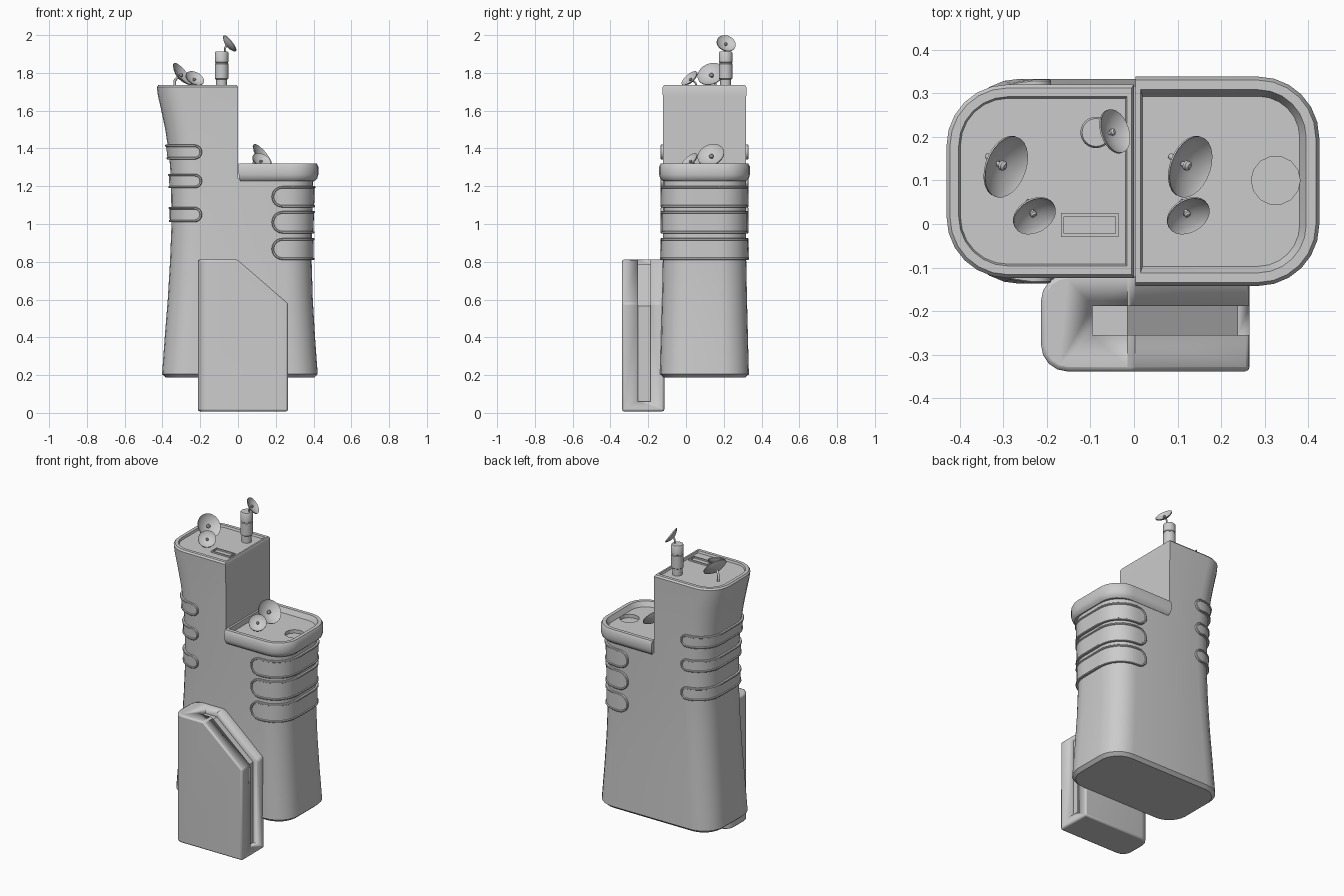
import bpy, bmesh, math
from mathutils import Vector

if "Cube" in bpy.data.objects:
    bpy.data.objects.remove(bpy.data.objects["Cube"])

YC = 0.098
# tower profile: height, left reach, right reach, half depth
PROFILE = [(0.205, .402, .422, .235), (0.4, .388, .408, .230), (0.6, .372, .396, .225),
           (0.8, .360, .390, .221), (1.0, .352, .391, .219), (1.24, .355, .399, .219),
           (1.32, .361, .41, .219), (1.4, .370, .41, .219), (1.5, .385, .41, .219),
           (1.6, .406, .41, .220), (1.68, .424, .41, .221), (1.725, .430, .41, .222)]


def finish(bm, name, angle=35):
    bmesh.ops.remove_doubles(bm, verts=bm.verts, dist=1e-5)
    bmesh.ops.recalc_face_normals(bm, faces=bm.faces)
    me = bpy.data.meshes.new(name)
    bm.to_mesh(me)
    bm.free()
    ob = bpy.data.objects.new(name, me)
    bpy.context.collection.objects.link(ob)
    if angle:
        bpy.ops.object.select_all(action='DESELECT')
        ob.select_set(True)
        bpy.context.view_layer.objects.active = ob
        bpy.ops.object.shade_smooth_by_angle(angle=math.radians(angle))
    return ob


def section(sgn, X, w, xi, r, z):
    """Half-tower outline: front inner end, round the two outer corners, back inner end."""
    pts = [(xi, YC - w)]
    for cy, a0 in ((YC - w + r, -90), (YC + w - r, 0)):
        for k in range(7):
            a = math.radians(a0 + 15 * k)
            pts.append((X - r + r * math.cos(a), cy + r * math.sin(a)))
    pts.append((xi, YC + w))
    return [Vector((sgn * x, y, z)) for x, y in pts]


def profile_at(z):
    for a, b in zip(PROFILE, PROFILE[1:]):
        if z <= b[0]:
            t = (z - a[0]) / (b[0] - a[0])
            return [p + (q - p) * t for p, q in zip(a, b)]
    return PROFILE[-1]


def skin(bm, rows, closed=True):
    rows = [[bm.verts.new(p) for p in row] for row in rows]
    for a, b in zip(rows, rows[1:]):
        n = len(a)
        for i in range(n if closed else n - 1):
            j = (i + 1) % n
            bm.faces.new((a[i], a[j], b[j], b[i]))
    return rows


def box_at(name, x0, x1, y0, y1, z0, z1):
    return prism(name, [(x0, z0), (x1, z0), (x1, z1), (x0, z1)], y0, y1)


def prism(name, xz, y0, y1, round_x=None):
    bm = bmesh.new()
    rows = skin(bm, [[Vector((x, y, z)) for x, z in xz] for y in (y0, y1)])
    for r in rows:
        bm.faces.new(r)
    if round_x is not None:
        ed = [e for e in bm.edges if all(abs(v.co.x - round_x) < 1e-4 for v in e.verts)
              and abs(e.verts[0].co.y - e.verts[1].co.y) < 1e-4]
        bmesh.ops.bevel(bm, geom=ed, offset=0.06, segments=4, profile=0.5, affect='EDGES')
    return finish(bm, name)


def cut(ob, cutter):
    cutter.hide_render = True
    cutter.hide_viewport = True
    cutter.display_type = 'WIRE'
    m = ob.modifiers.new("cut", 'BOOLEAN')
    m.object, m.operation, m.solver = cutter, 'DIFFERENCE', 'EXACT'


def lathe(name, profile, origin, axis=(0, 0, 1), n=24, angle=35):
    rot = Vector((0, 0, 1)).rotation_difference(Vector(axis).normalized())
    bm = bmesh.new()
    rows = skin(bm, [[Vector(origin) + rot @ Vector((r * math.cos(t), r * math.sin(t), h))
                      for t in (2 * math.pi * i / n for i in range(n))] for r, h in profile])
    bm.faces.new(rows[0])
    bm.faces.new(rows[-1])
    return finish(bm, name, angle)


# main tower: tall left half and lower right half in one skin
bm = bmesh.new()
R = 0.14
low = [p for p in PROFILE if p[0] <= 1.24]
for sgn, col, prof in ((-1, 1, low), (1, 2, low)):
    rows = [section(sgn, low[0][col] - .02, low[0][3] - .02, 0, R - .02, 0.187)]
    rows += [section(sgn, p[col], p[3], 0, R, p[0]) for p in prof]
    rows = skin(bm, rows, closed=False)
    bm.faces.new(rows[0])
    if sgn > 0:
        bm.faces.new(rows[-1])
rows = [section(-1, p[1], p[3], 0, R, p[0]) for p in PROFILE if p[0] >= 1.24]
for inset, xi, z in ((.008, .006, 1.735), (.028, .016, 1.735), (.032, .02, 1.722)):
    rows.append(section(-1, .43 - inset, .222 - inset, xi, R - inset, z))
rows = skin(bm, rows)
bm.faces.new(rows[-1])
finish(bm, "tower_body")

# raised rim and sunken roof of the lower half
bm = bmesh.new()
rows = [section(1, .425 - i, .24 - i, xi, R - i, z) for i, xi, z in
        ((.02, .012, 1.228), (.006, .008, 1.24), (0, .004, 1.26), (0, .003, 1.305), (.008, .003, 1.32),
         (.03, .015, 1.32), (.045, .02, 1.29))]
rows = skin(bm, rows)
bm.faces.new(rows[0])
bm.faces.new(rows[-1])
rim = finish(bm, "lower_roof_rim")
cut(rim, lathe("roof_hole_cutter", [(.056, 1.268), (.056, 1.34)], (.325, .10, 0), n=14, angle=0))


def surface(sgn, f, z, d, xi):
    """Point at fraction f around the tower end, pushed out by d."""
    p = profile_at(z)
    pts = section(sgn, p[1 if sgn < 0 else 2] + d, p[3] + d, xi, R + d, z)
    lens = [(b - a).length for a, b in zip(pts, pts[1:])]
    s = max(0, min(1, f)) * sum(lens)
    for a, b, l in zip(pts, pts[1:], lens):
        if s <= l + 1e-9:
            return a.lerp(b, s / l)
        s -= l
    return pts[-1]


def band(name, sgn, z0, z1, xi):
    """Round-ended panel with a raised lip, wrapped round a tower end."""
    h, zc = (z1 - z0) / 2, (z0 + z1) / 2
    X = profile_at(zc)[1 if sgn < 0 else 2]
    S = 2 * (X - xi - R) + math.pi * R + 2 * (.219 - R)
    bm = bmesh.new()
    loops = []
    for k, d in ((0, -.006), (0, .011), (.003, .014), (.009, .014), (.012, .009)):
        hk = h - k
        cols = [(k + hk * (1 - math.cos(a)), hk * math.sin(a))
                for a in (math.pi / 2 * i / 6 for i in range(7))]
        cols += [(h + (S - 2 * h) * i / 30, hk) for i in range(1, 30)]
        cols += [(S - s, q) for s, q in cols[6::-1]]
        loops.append([surface(sgn, s / S, zc - q, d, xi) for s, q in cols] +
                     [surface(sgn, s / S, zc + q, d, xi) for s, q in cols[::-1]])
    bmesh_rows = skin(bm, loops)
    last, n = bmesh_rows[-1], len(loops[0])
    for i in range(n // 2 - 1):
        bm.faces.new((last[i], last[i + 1], last[n - 2 - i], last[n - 1 - i]))
    bmesh.ops.dissolve_degenerate(bm, dist=1e-5, edges=bm.edges)
    finish(bm, name)


for i, (a, b) in enumerate(((.81, .925), (.95, 1.068), (1.088, 1.2))):
    band(f"right_band_{i}", 1, a, b, .178)
for i, (a, b) in enumerate(((1.01, 1.09), (1.19, 1.265), (1.342, 1.42))):
    band(f"left_band_{i}", -1, a, b, .19)

# front annex block with sloped top and a groove running over it
annex = prism("front_annex", [(-.213, .008), (.265, .008), (.265, .58), (-.005, .812), (-.213, .812)],
              -.338, -.115, round_x=-.213)
m = annex.modifiers.new("soft_edges", 'BEVEL')
m.width, m.segments, m.limit_method, m.angle_limit = .01, 2, 'ANGLE', math.radians(35)
cut(annex, prism("groove_cutter", [(-.095, .9), (-.095, .785), (-.015, .785), (.238, .567), (.238, .06),
                                   (.4, .06), (.4, .9)], -.255, -.188))

# roof vent frame
x0, x1, y0, y1, zt = -.168, -.035, -.03, .025, 1.731
for nm, a, b, c, d in (("front", x0, x1, y0, y0 + .008), ("back", x0, x1, y1 - .008, y1),
                       ("left", x0, x0 + .008, y0, y1), ("right", x1 - .008, x1, y0, y1)):
    box_at("vent_frame_" + nm, a, b, c, d, 1.72, zt)

# antenna mast
lathe("antenna_mast", [(.029, 1.72), (.029, 1.765), (.036, 1.77), (.036, 1.848), (.033, 1.85),
                       (.033, 1.855), (.036, 1.857), (.036, 1.906), (.032, 1.912)], (-.087, .21, 0))


def dish(name, centre, n, r, foot):
    """Bowl with a feed knob on a bent stalk."""
    c, n = Vector(centre), Vector(n).normalized()
    dep = r * .36
    outer = [(max(r * t, .001), -dep * (1 - t * t) - .004) for t in (0, .25, .5, .75, .95)]
    inner = [(max(r * t, .001), -dep * (1 - t * t)) for t in (.96, .75, .5, .25, 0)]
    lathe(name + "_bowl", outer + [(r, -.004), (r, .001)] + inner, c, n, n=24)
    k = r * .16
    lathe(name + "_feed", [(k * .5, -dep), (k * .5, -dep * .7), (k, -dep * .55), (k, -dep * .3),
                           (k * .5, -dep * .1)], c, n, n=12)
    cu = bpy.data.curves.new(name + "_stalk", 'CURVE')
    cu.dimensions, cu.bevel_depth, cu.bevel_resolution, cu.use_fill_caps = '3D', r * .1, 2, True
    sp = cu.splines.new('POLY')
    f, end = Vector(foot), c - n * dep
    mid = Vector((f.x, f.y, f.z + (end.z - f.z) * .65))
    path = [f, mid, mid.lerp(end, .4) + Vector((0, 0, .004)), end]
    sp.points.add(len(path) - 1)
    for p, q in zip(sp.points, path):
        p.co = (*q, 1)
    bpy.context.collection.objects.link(bpy.data.objects.new(name + "_stalk", cu))


BIG, SMALL = (.72, -.27, .6), (.36, -.6, .7)
dish("upper_big_dish", (-.293, .131, 1.795), BIG, .073, (-.335, .155, 1.72))
dish("upper_small_dish", (-.228, .018, 1.772), SMALL, .052, (-.243, .052, 1.72))
dish("lower_big_dish", (.13, .131, 1.366), BIG, .073, (.085, .155, 1.285))
dish("lower_small_dish", (.125, .018, 1.338), SMALL, .052, (.11, .052, 1.285))
dish("mast_dish", (-.043, .213, 1.957), (.75, .26, .58), .052, (-.068, .21, 1.905))
